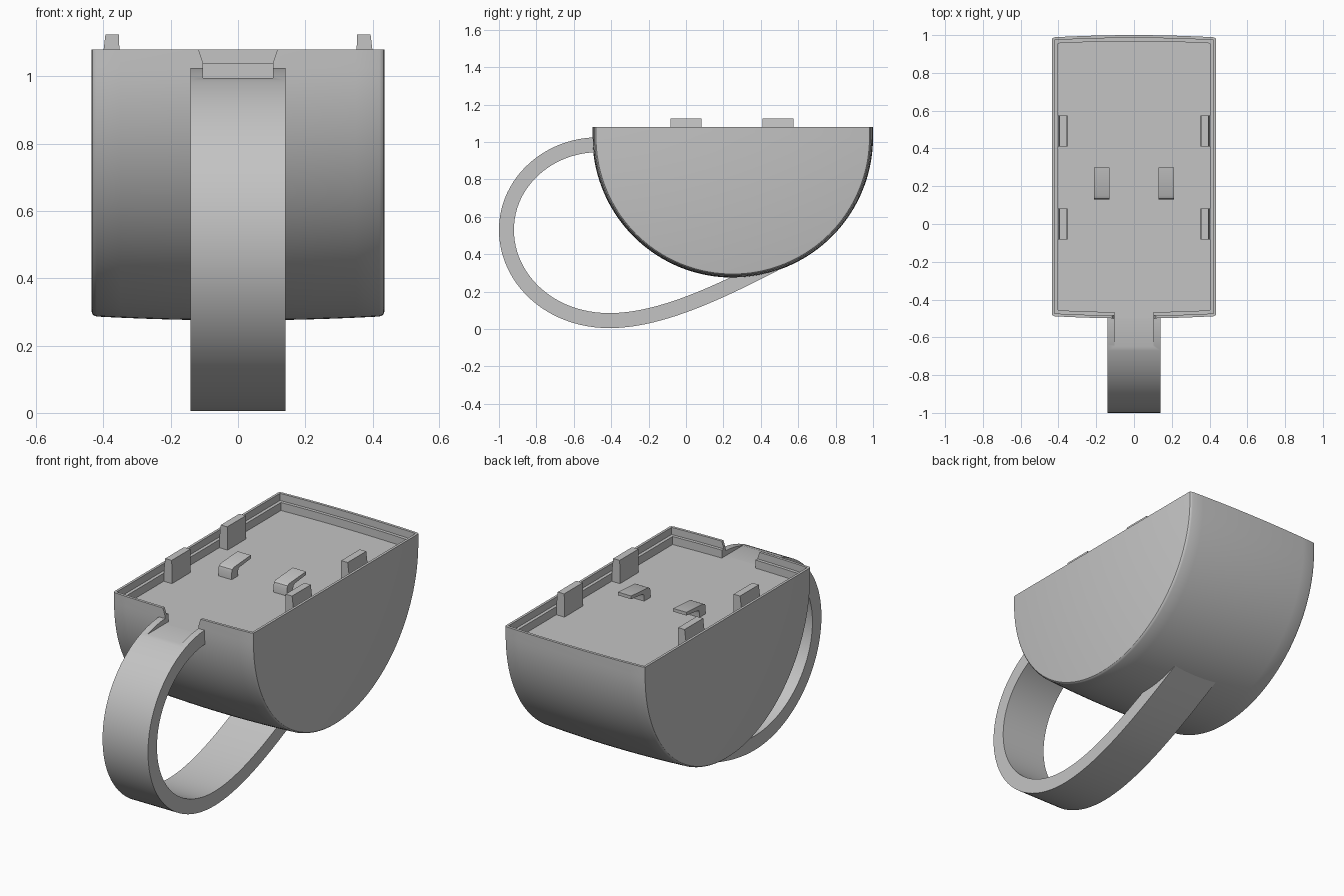
import bpy, bmesh, math
from mathutils import Vector
from mathutils.geometry import interpolate_bezier

cube = bpy.data.objects.get("Cube")
if cube:
    bpy.data.objects.remove(cube, do_unlink=True)

grey = bpy.data.materials.new("plain grey")
grey.use_nodes = True
grey.diffuse_color = (0.55, 0.55, 0.55, 1)
grey.node_tree.nodes["Principled BSDF"].inputs["Base Color"].default_value = grey.diffuse_color

FLOOR, LEDGE, RIM = 0.995, 1.04, 1.08
AXIS_Y, AXIS_Z, RADIUS = 0.25, 1.025, 0.75


def loft(name, rings):
    """Closed solid through a list of equal-length rings of points."""
    bm = bmesh.new()
    loops = [[bm.verts.new(p) for p in ring] for ring in rings]
    n = len(loops[0])
    for a, b in zip(loops, loops[1:]):
        for i in range(n):
            j = (i + 1) % n
            bm.faces.new((a[i], a[j], b[j], b[i]))
    bm.faces.new(loops[0][::-1])
    bm.faces.new(loops[-1])
    bmesh.ops.recalc_face_normals(bm, faces=bm.faces)
    mesh = bpy.data.meshes.new(name)
    bm.to_mesh(mesh)
    bm.free()
    mesh.materials.append(grey)
    obj = bpy.data.objects.new(name, mesh)
    bpy.context.collection.objects.link(obj)
    return obj


def select(obj):
    bpy.ops.object.select_all(action='DESELECT')
    obj.select_set(True)
    bpy.context.view_layer.objects.active = obj


def cut(obj, cutter):
    cutter.hide_render = True
    select(obj)
    mod = obj.modifiers.new("cut", 'BOOLEAN')
    mod.operation, mod.solver, mod.object = 'DIFFERENCE', 'EXACT', cutter
    bpy.ops.object.modifier_apply(modifier=mod.name)


def smooth(obj):
    select(obj)
    bpy.ops.object.shade_smooth_by_angle(angle=math.radians(30))


def extrude_x(name, profile, x0, x1):
    return loft(name, [[(x, y, z) for y, z in profile] for x in (x0, x1)])


# Half drum, slightly barrelled along x, with rounded end edges
def barrel(x):
    return 0.012 * (x / 0.43) ** 2


def drum_ring(x, inset):
    r = RADIUS - inset
    pts = [(x, AXIS_Y + r, RIM)]
    for i in range(73):
        a = math.pi * i / 72
        pts.append((x, AXIS_Y + r * math.cos(a), AXIS_Z - r * math.sin(a)))
    return pts + [(x, AXIS_Y - r, RIM)]


half = [(0.42 * i / 6, barrel(0.42 * i / 6)) for i in range(7)]
half += [(0.428, 0.0145), (0.433, 0.019), (0.435, 0.026)]
sections = [(-x, d) for x, d in half[:0:-1]] + half
drum = loft("drum_body", [drum_ring(x, d) for x, d in sections])


# Stepped tray sunk into the top, its ends following the barrel
def tray_cutter(name, hx, hy, z):
    xs = [hx * i / 6 for i in range(-6, 7)]
    outline = [(x, AXIS_Y - hy + barrel(x)) for x in xs]
    outline += [(x, AXIS_Y + hy - barrel(x)) for x in xs[::-1]]
    return loft(name, [[(x, y, h) for x, y in outline] for h in (z, 1.3)])


# Strap: constant-thickness band along a smooth path
path = []
knots = [
    ((-0.47, 0.985), (-0.73, 0.985), (-0.96, 0.79), (-0.96, 0.53)),
    ((-0.96, 0.53), (-0.96, 0.27), (-0.73, 0.045), (-0.41, 0.045)),
    ((-0.41, 0.045), (-0.12, 0.045), (0.22, 0.215), (0.59, 0.41)),
]
for seg in knots:
    pts = interpolate_bezier(*[Vector(p) for p in seg], 25)
    path += pts if not path else pts[1:]
bands = []
for i, p in enumerate(path):
    t = (path[min(i + 1, len(path) - 1)] - path[max(i - 1, 0)]).normalized()
    n = Vector((-t.y, t.x)) * 0.04
    a, b = p + n, p - n
    bands.append([(-0.141, *a), (0.141, *a), (0.141, *b), (-0.141, *b)])
strap = loft("strap", bands)

# Notch through the front wall, flaring above the ledge, running onto the strap
notch_shape = [(-0.104, FLOOR), (0.104, FLOOR), (0.104, LEDGE), (0.117, RIM),
               (0.117, 1.3), (-0.117, 1.3), (-0.117, RIM), (-0.104, LEDGE)]
notch = loft("notch_cutter", [[(x, y, z) for x, z in notch_shape] for y in (-0.75, -0.4)])
upper = tray_cutter("ledge_cutter", 0.421, 0.735, LEDGE)
lower = tray_cutter("floor_cutter", 0.403, 0.717, FLOOR)
for cutter in (upper, lower, notch):
    cut(drum, cutter)
cut(strap, notch)
for cutter in (upper, lower, notch):
    bpy.data.objects.remove(cutter, do_unlink=True)
smooth(drum)
smooth(strap)

# Wall tabs and hooked clips, mirrored left and right
hook = [(0.13, FLOOR - 0.005), (0.13, 1.035), (0.135, 1.05), (0.15, 1.058), (0.30, 1.068),
        (0.30, 1.05), (0.205, 1.04), (0.19, 1.035), (0.185, 1.02), (0.185, FLOOR - 0.005)]
for side, s in (("left", 1), ("right", -1)):
    for place, y0, y1 in (("front", -0.083, 0.083), ("back", 0.41, 0.575)):
        base = [(0.352, y0), (0.402, y0), (0.402, y1), (0.352, y1)]
        top = [(0.354, y0), (0.394, y0), (0.394, y1), (0.354, y1)]
        loft(f"{side}_{place}_tab", [
            [(s * x, y, FLOOR - 0.005) for x, y in base],
            [(s * x, y, 1.06) for x, y in base],
            [(s * x, y, 1.125) for x, y in top]])
    smooth(extrude_x(f"{side}_clip", hook, s * 0.13, s * 0.213))
